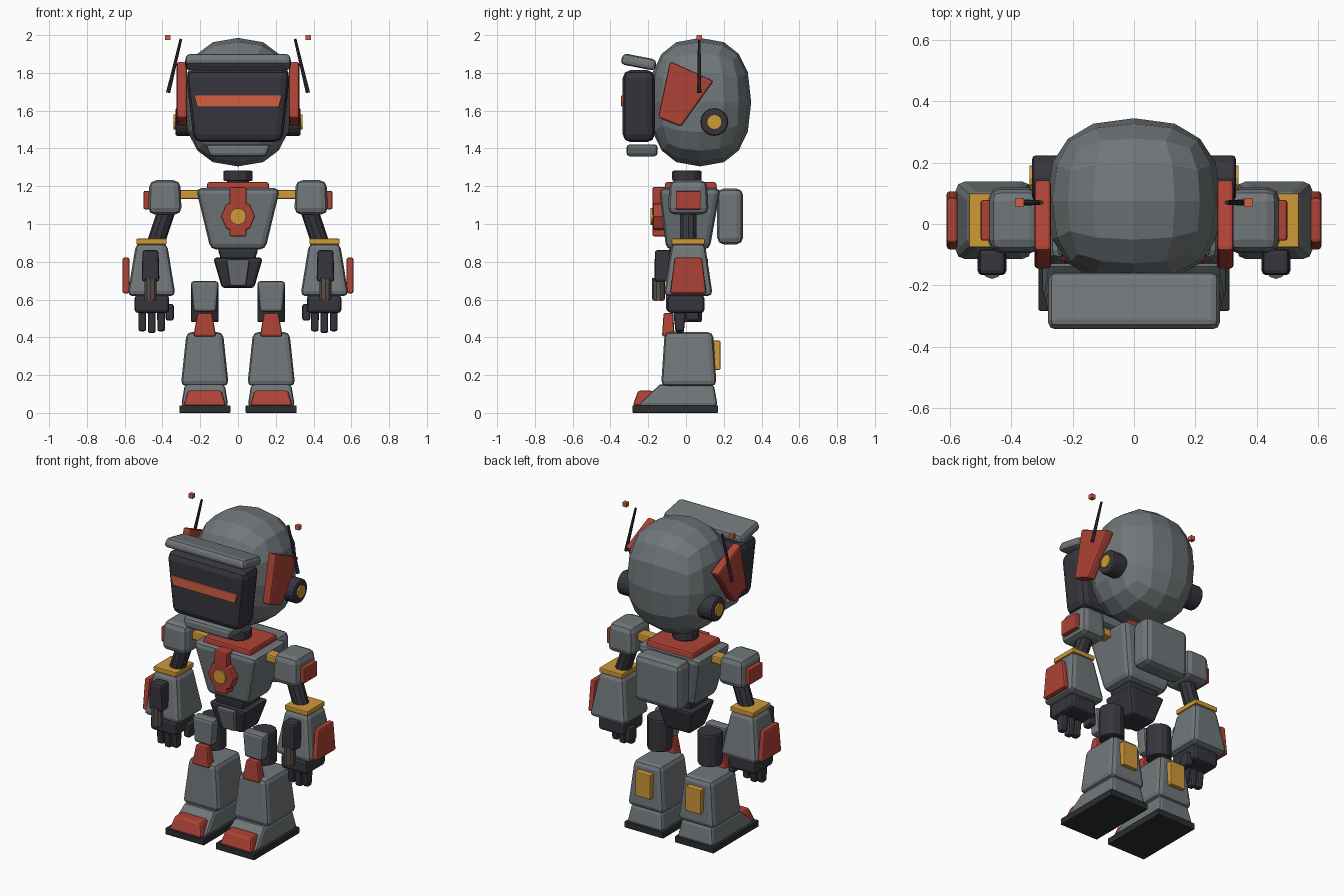
import bpy
import bmesh
from math import radians
from mathutils import Matrix, Vector

cube = bpy.data.objects.get("Cube")
if cube:
    bpy.data.objects.remove(cube, do_unlink=True)


def material(name, *rgb):
    m = bpy.data.materials.new(name)
    m.use_nodes = True
    m.diffuse_color = (*rgb, 1)
    m.node_tree.nodes["Principled BSDF"].inputs["Base Color"].default_value = (*rgb, 1)
    return m


GREY = material("armor grey", .165, .185, .195)
DARK = material("joint dark", .036, .036, .046)
SOLE = material("rubber black", .025, .026, .029)
RED = material("plate red", .42, .055, .035)
ORANGE = material("signal orange", .64, .12, .055)
GOLD = material("trim gold", .62, .32, .04)
BROWN = material("barrel brown", .095, .08, .068)


def finish(name, bm, mat, bevel, pair):
    """Turn a bmesh into one object, or into a left and a right one."""
    for side, s in (("left_", 1), ("right_", -1)) if pair else (("", 1),):
        copy = bm.copy()
        bmesh.ops.scale(copy, vec=(s, 1, 1), verts=copy.verts)
        bmesh.ops.recalc_face_normals(copy, faces=copy.faces)
        mesh = bpy.data.meshes.new(side + name)
        copy.to_mesh(mesh)
        copy.free()
        mesh.materials.append(mat)
        ob = bpy.data.objects.new(side + name, mesh)
        bpy.context.collection.objects.link(ob)
        if bevel:
            mod = ob.modifiers.new("bevel", "BEVEL")
            mod.width = bevel
            mod.segments = 2
            mod.limit_method = "ANGLE"
            mod.angle_limit = radians(50)
    bm.free()


def box(name, mat, x, y, z, bevel=.01, top=(1, 1), shift=0, pitch=0, pair=False):
    """Box from (low, high) ranges; the top face can be scaled and shifted in y."""
    bm = bmesh.new()
    bmesh.ops.create_cube(bm, size=1)
    for v in bm.verts:
        if v.co.z > 0:
            v.co.x *= top[0]
            v.co.y *= top[1]
    size = Vector([r[1] - r[0] for r in (x, y, z)])
    mid = Vector([(r[0] + r[1]) / 2 for r in (x, y, z)])
    for v in bm.verts:
        high = v.co.z > 0
        v.co = v.co * size
        if high:
            v.co.y += shift
    bm.transform(Matrix.Translation(mid) @ Matrix.Rotation(radians(pitch), 4, "X"))
    finish(name, bm, mat, bevel, pair)


def rod(name, mat, start, end, r, sides=12, bevel=0, pair=False, r2=None):
    a, b = Vector(start), Vector(end)
    bm = bmesh.new()
    bmesh.ops.create_cone(bm, cap_ends=True, segments=sides, radius1=r,
                          radius2=r if r2 is None else r2, depth=(b - a).length)
    turn = (b - a).to_track_quat("Z", "Y").to_matrix().to_4x4()
    bm.transform(Matrix.Translation((a + b) / 2) @ turn)
    finish(name, bm, mat, bevel, pair)


def around(c, half):
    return c - half, c + half


# Head shell: a cube grid pushed out to a slightly boxy ellipsoid
bm = bmesh.new()
bmesh.ops.create_cube(bm, size=2)
bmesh.ops.subdivide_edges(bm, edges=bm.edges[:], cuts=3, use_grid_fill=True)
for v in bm.verts:
    p = 2.45
    v.co /= sum(abs(c) ** p for c in v.co) ** (1 / p)
    v.co = v.co * Vector((.285, .27, .34)) + Vector((0, .075, 1.645))
finish("head_shell", bm, GREY, 0, False)

# Face
box("visor", DARK, around(0, .235), (-.335, -.165), (1.433, 1.815), .042, (1.18, 1))
box("visor_stripe", ORANGE, around(0, .217), (-.343, -.325), (1.622, 1.68), .003, (1.07, 1))
box("brim", GREY, around(0, .283), around(-.25, .095), around(1.858, .03), .022,
    (.97, .95), pitch=-11)
box("chin_guard", GREY, around(0, .15), (-.315, -.15), (1.358, 1.422), .018, (1.15, 1))

# Cheek plates, extruded from a side outline
bm = bmesh.new()
outline = [(-.085, 1.862), (.147, 1.757), (-.026, 1.515), (-.148, 1.563)]
face = bm.faces.new([bm.verts.new((.27, y, z)) for y, z in outline])
new = bmesh.ops.extrude_face_region(bm, geom=[face])["geom"]
bmesh.ops.translate(bm, vec=(.055, 0, 0),
                    verts=[g for g in new if isinstance(g, bmesh.types.BMVert)])
finish("cheek_plate", bm, RED, .012, True)

# Ears and antennas
rod("ear_ring", DARK, (.22, .15, 1.54), (.332, .15, 1.54), .074, 16, .012, True)
rod("ear_cap", GOLD, (.3, .15, 1.54), (.341, .15, 1.54), .04, 12, 0, True)
rod("antenna", DARK, (.37, .07, 1.695), (.302, .07, 1.98), .011, 8, 0, True, .007)
box("antenna_tip", ORANGE, around(.372, .014), around(.07, .014), around(1.988, .013), 0,
    pair=True)

# Neck and torso
rod("neck", DARK, (0, .005, 1.228), (0, .005, 1.282), .078, 12, .008)
rod("neck_base", DARK, (0, .005, 1.19), (0, .005, 1.235), .058, 12)
box("collar_plate", RED, around(0, .168), (-.115, .165), (1.175, 1.222), .01, (.96, .96))
box("torso", GREY, around(0, .145), (-.105, .125), (.865, 1.19), .03, (1.54, 1.42), .01)
box("chest_strip", RED, around(0, .045), (-.178, -.1), (.935, 1.195), .008)
rod("chest_badge", RED, (0, -.1, 1.04), (0, -.175, 1.04), .09, 8, .008)
rod("chest_core", GOLD, (0, -.15, 1.04), (0, -.187, 1.04), .044, 12)
box("backpack", GREY, around(0, .155), (.165, .302), (.892, 1.188), .035)
box("waist", DARK, around(0, .09), around(0, .085), (.81, .87), .012, (1.2, 1.1))
box("pelvis", DARK, around(0, .085), around(.005, .08), (.66, .822), .018, (1.55, 1.45))
box("pelvis_plate", GREY, around(0, .042), (-.098, -.06), (.672, .812), .008, (1.45, 1), -.035)

# Arms
AX, AY = .458, .012
box("shoulder_joint", GOLD, (.2, .32), around(AY, .035), (1.132, 1.18), .008, pair=True)
box("shoulder", GREY, (.298, .476), around(AY, .108), (1.05, 1.232), .036, (.92, .92), pair=True)
box("shoulder_plate", RED, (.468, .5), around(AY, .066), (1.078, 1.175), .007, pair=True)
rod("upper_arm", DARK, (.375, AY, 1.08), (.435, AY, .9), .047, 10, 0, True)
box("wrist_cuff", GOLD, around(AX, .08), around(AY, .088), (.892, .922), .005, pair=True)
box("forearm", GREY, around(AX, .128), around(AY, .13), (.618, .898), .028, (.64, .68), pair=True)
box("forearm_plate", RED, (.575, .611), around(AY, .096), (.632, .822), .01, (1, .76), pair=True)
box("arm_blaster", DARK, around(.463, .047), (-.167, -.08), (.695, .862), .014, (.9, .95), pair=True)
rod("blaster_barrel", BROWN, (.463, -.145, .6), (.463, -.145, .715), .034, 10, 0, True)
rod("blaster_muzzle", ORANGE, (.463, -.145, .592), (.463, -.145, .61), .026, 10, 0, True)
box("palm", DARK, around(AX - .002, .092), around(0, .098), (.528, .625), .02, pair=True)
for i, name in enumerate(("inner", "middle", "outer")):
    box(name + "_finger", DARK, around(.407 + .05 * i, .02), (-.055, -.012),
        (.422 if i == 1 else .432, .55), .01, (1.05, 1.6), pair=True)
box("thumb", DARK, (.34, .383), around(.035, .035), (.488, .577), .012, pair=True)

# Legs
LX = .176
rod("thigh", DARK, (LX, .01, .48), (LX, .01, .685), .074, 12, .01, True)
box("thigh_plate", GREY, around(LX, .06), (-.105, -.035), (.535, .697), .016, (1.24, 1), pair=True)
box("knee_plate", RED, around(LX, .06), (-.127, -.06), (.405, .53), .01, (.64, .75), pair=True)
box("shin", GREY, around(LX, .127), (-.132, .162), (.142, .428), .028, (.76, .87), pair=True)
box("calf_plate", GOLD, around(LX, .053), (.13, .182), (.228, .382), .005, pair=True)
box("foot", GREY, around(LX, .125), (-.26, .168), (.035, .15), .018, (.85, .67), .05, pair=True)
box("toe_cap", RED, around(LX, .112), (-.282, -.17), (.038, .118), .012, (.8, .7), .012, pair=True)
box("sole", SOLE, around(LX, .135), (-.283, .17), (0, .04), .004, pair=True)
